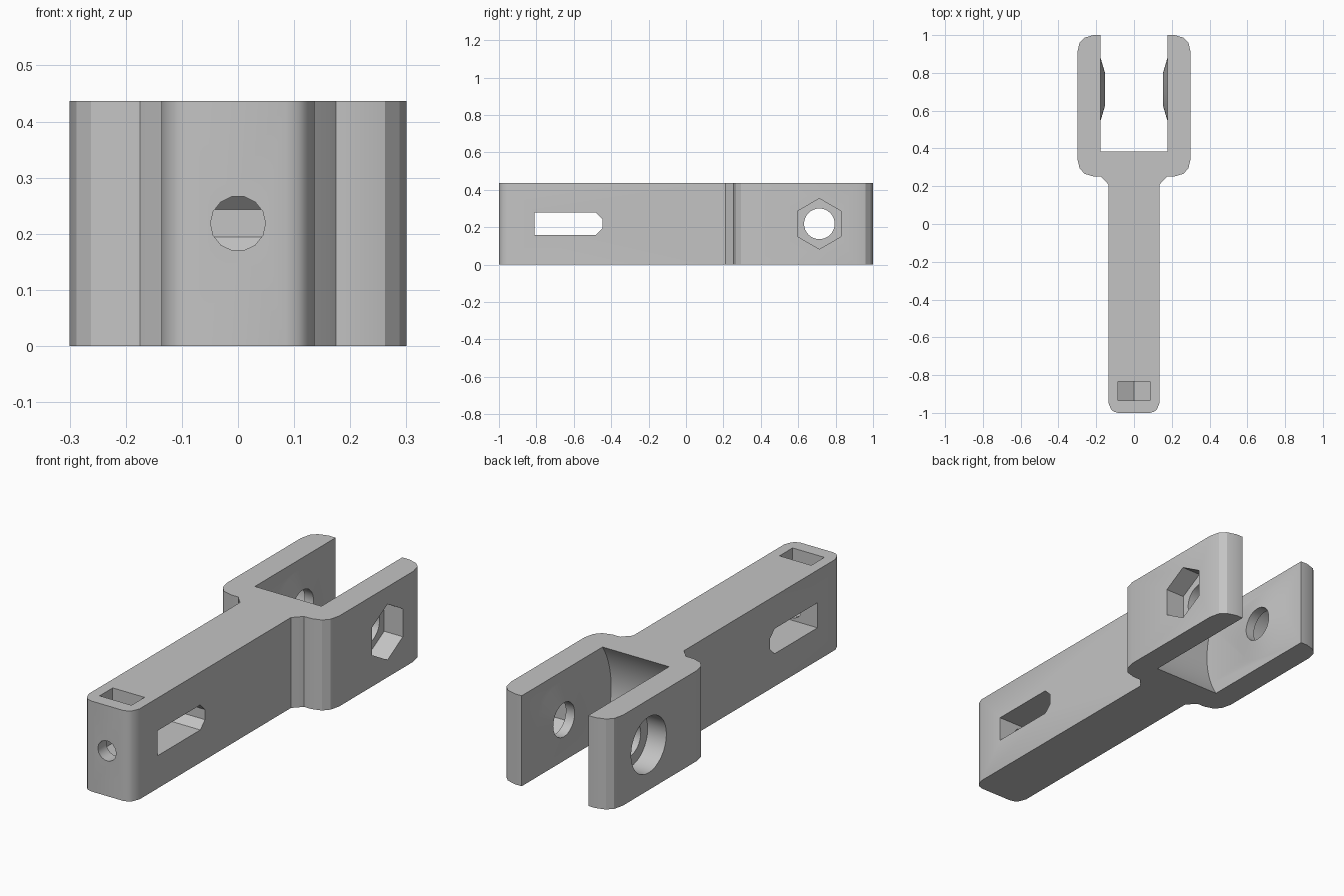
import bpy, bmesh, math
from mathutils import Vector

if "Cube" in bpy.data.objects:
    bpy.data.objects.remove(bpy.data.objects["Cube"])

HEIGHT = 0.437
MID = HEIGHT / 2
PIVOT = 0.713

grey = bpy.data.materials.new("plain grey")
grey.use_nodes = True
grey.diffuse_color = (0.55, 0.55, 0.55, 1)
grey.node_tree.nodes["Principled BSDF"].inputs["Base Color"].default_value = grey.diffuse_color


def place(axis, u, v, w):
    """Put a 2D profile point (u, v) at distance w along an axis."""
    return Vector({"x": (w, u, v), "y": (u, w, v), "z": (u, v, w)}[axis])


def loft(name, axis, start, lo, hi, end=None):
    """Solid between two matching profiles."""
    bm = bmesh.new()
    a = [bm.verts.new(place(axis, *p, lo)) for p in start]
    b = [bm.verts.new(place(axis, *p, hi)) for p in (end or start)]
    n = len(a)
    bm.faces.new(a)
    bm.faces.new(b)
    for i in range(n):
        j = (i + 1) % n
        bm.faces.new((a[i], a[j], b[j], b[i]))
    bmesh.ops.recalc_face_normals(bm, faces=bm.faces)
    mesh = bpy.data.meshes.new(name)
    bm.to_mesh(mesh)
    bm.free()
    mesh.materials.append(grey)
    obj = bpy.data.objects.new(name, mesh)
    bpy.context.collection.objects.link(obj)
    return obj


def ring(u, v, r, n, turn=0.0):
    steps = [turn + math.tau * i / n for i in range(n)]
    return [(u + r * math.cos(t), v + r * math.sin(t)) for t in steps]


def combine(target, tool, operation):
    """Apply a boolean and discard the tool."""
    tool.hide_render = True
    mod = target.modifiers.new(tool.name, "BOOLEAN")
    mod.operation = operation
    mod.solver = "EXACT"
    mod.object = tool
    bpy.context.view_layer.objects.active = target
    bpy.ops.object.modifier_apply(modifier=mod.name)
    bpy.data.objects.remove(tool)


# Outline of the arm and fork, one half mirrored to the other
half = [(0.085, -1), (0.108, -0.993), (0.122, -0.98), (0.136, -0.945),
        (0.136, 0.21), (0.165, 0.24), (0.175, 0.252), (0.215, 0.252),
        (0.262, 0.266), (0.288, 0.295), (0.3, 0.345),
        (0.3, 0.91), (0.288, 0.96), (0.262, 0.986), (0.215, 1)]
outline = half + [(-x, y) for x, y in reversed(half)]
bracket = loft("fork_bracket", "z", outline, 0, HEIGHT)

# Fork gap with a hollow curved floor
combine(bracket, loft("fork_gap", "x", ring(PIVOT, MID, 0.396, 96), -0.178, 0.178), "DIFFERENCE")

# Tapered bosses inside both fork arms
for side in (-1, 1):
    boss = loft("boss", "x", ring(PIVOT, MID, 0.204, 48), side * 0.188, side * 0.153,
                ring(PIVOT, MID, 0.085, 48))
    combine(bracket, boss, "UNION")

# Slot with a chamfered inner end
slot = [(-0.81, 0.158), (-0.482, 0.158), (-0.446, 0.194), (-0.446, 0.243),
        (-0.482, 0.279), (-0.81, 0.279)]
# Nut pocket open at the top, pointed at the bottom
pocket = [(-0.085, 0.6), (-0.085, 0.17), (0, 0.121), (0.085, 0.17), (0.085, 0.6)]

cutters = [
    loft("pivot_hole", "x", ring(PIVOT, MID, 0.082, 32), -0.5, 0.5),
    loft("hex_recess", "x", ring(PIVOT, MID, 0.135, 6, math.pi / 2), 0.2, 0.5),
    loft("round_recess", "x", ring(PIVOT, MID, 0.135, 32), -0.5, -0.2),
    loft("side_slot", "x", slot, -0.5, 0.5),
    loft("nut_pocket", "y", pocket, -0.935, -0.835),
    loft("end_hole", "y", ring(0, MID, 0.049, 14), -1.2, -0.7),
]
for cutter in cutters:
    combine(bracket, cutter, "DIFFERENCE")

# Smooth the rounded faces and keep the edges crisp
bpy.ops.object.select_all(action="DESELECT")
bracket.select_set(True)
bpy.context.view_layer.objects.active = bracket
bpy.ops.object.shade_smooth_by_angle(angle=math.radians(28))
